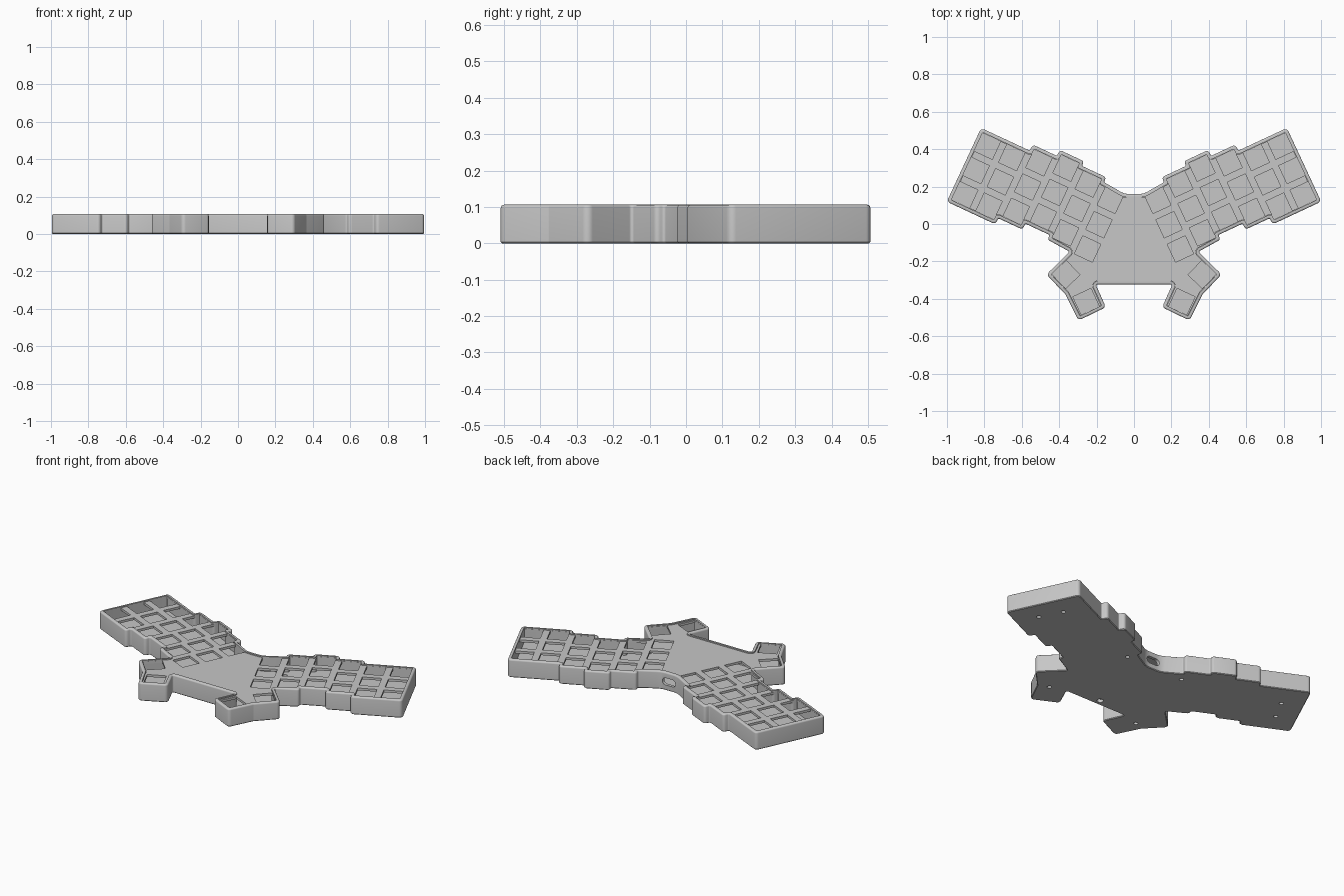
import bpy
import bmesh
import math
from mathutils import Matrix, Vector

if "Cube" in bpy.data.objects:
    bpy.data.objects.remove(bpy.data.objects["Cube"])

HEIGHT, FLOOR, PITCH, HOLE = 0.106, 0.018, 0.1435, 0.106
WING = math.radians(25)
# Key columns from inner to outer: centre of the top key across the wing
COLUMN_TOPS = [0.061, 0.09, 0.117, 0.082, 0.046, 0.046]
FIRST_COLUMN = 0.1685

grey = bpy.data.materials.new("case grey")
grey.use_nodes = True
grey.diffuse_color = (0.57, 0.57, 0.57, 1)
grey.node_tree.nodes["Principled BSDF"].inputs["Base Color"].default_value = grey.diffuse_color


def wing(u, v):
    """Wing coordinates to model coordinates."""
    c, s = math.cos(WING), math.sin(WING)
    return Vector((u * c - v * s, u * s + v * c))


def make_outline():
    """Sharp clockwise outline: stepped wing, thumb cluster, then its mirror."""
    half = [Vector((0.05, 0.16))]
    edge = PITCH / 2 + 0.002
    spans = []
    for i, top in enumerate(COLUMN_TOPS):
        centre = FIRST_COLUMN + i * PITCH
        spans.append((centre - PITCH / 2, centre + PITCH / 2, top + edge, top - 2 * PITCH - edge))
    # The two outer columns share one straight edge
    spans[-2:] = [(spans[-2][0], spans[-1][1], spans[-1][2], spans[-1][3])]
    for i, (left, right, top, bottom) in enumerate(spans):
        if i:
            half.append(wing(left, top))
        half.append(wing(right, top))
    for left, right, top, bottom in reversed(spans[1:]):
        half.append(wing(right, bottom))
        if left > spans[1][0]:
            half.append(wing(left, bottom))
    half += [Vector(p) for p in ((0.345, -0.148), (0.468, -0.27), (0.366, -0.377),
                                 (0.297, -0.516), (0.15, -0.445), (0.205, -0.323))]
    return half + [Vector((-p.x, p.y)) for p in reversed(half)]


OUTLINE = make_outline()


def ring(inset, z, steps=5):
    """Outline moved inward by inset, with rounded corners, at height z."""
    count = len(OUTLINE)
    moved, turns = [], []
    for i, p in enumerate(OUTLINE):
        a = (p - OUTLINE[i - 1]).normalized()
        b = (OUTLINE[(i + 1) % count] - p).normalized()
        na, nb = Vector((a.y, -a.x)), Vector((b.y, -b.x))
        moved.append(p + (na + nb) * inset / (1 + na.dot(nb)))
        turns.append(a.x * b.y - a.y * b.x)
    points = []
    for i, p in enumerate(moved):
        before, after = moved[i - 1] - p, moved[(i + 1) % count] - p
        radius = max(0.004, 0.02 - inset) if turns[i] < 0 else 0.008 + inset
        if i in (0, count - 1):
            radius = 0.1
        half_turn = (math.pi - before.angle(after)) / 2
        cut_back = min(radius * math.tan(half_turn), 0.48 * min(before.length, after.length))
        radius = cut_back / math.tan(half_turn)
        start, end = p + before.normalized() * cut_back, p + after.normalized() * cut_back
        bisector = (before.normalized() + after.normalized()).normalized()
        middle = p + bisector * radius / math.cos(half_turn)
        for s in range(steps + 1):
            t = s / steps * 2 - 1
            across = (end - start).normalized() * math.sin(t * half_turn)
            points.append((*(middle + (across - bisector * math.cos(t * half_turn)) * radius), z))
    return points


def add_object(name, bm):
    bmesh.ops.recalc_face_normals(bm, faces=bm.faces)
    mesh = bpy.data.meshes.new(name)
    bm.to_mesh(mesh)
    bm.free()
    mesh.materials.append(grey)
    obj = bpy.data.objects.new(name, mesh)
    bpy.context.collection.objects.link(obj)
    return obj


def stack(name, levels):
    """Closed solid through a list of (inset, z) outline rings."""
    bm = bmesh.new()
    rows = [[bm.verts.new(p) for p in ring(*level)] for level in levels]
    for low, high in zip(rows, rows[1:]):
        for i in range(len(low)):
            bm.faces.new((low[i - 1], low[i], high[i], high[i - 1]))
    bm.faces.new(rows[0])
    bm.faces.new(rows[-1])
    return add_object(name, bm)


def cut(target, cutter):
    """Subtract the cutter from the target, then discard the cutter."""
    cutter.hide_render = True
    modifier = target.modifiers.new("openings", 'BOOLEAN')
    modifier.operation = 'DIFFERENCE'
    modifier.solver = 'EXACT'
    modifier.object = cutter
    graph = bpy.context.evaluated_depsgraph_get()
    mesh = bpy.data.meshes.new_from_object(target.evaluated_get(graph))
    target.modifiers.clear()
    target.data = mesh
    bpy.data.objects.remove(cutter)


def smooth(obj):
    bpy.ops.object.select_all(action='DESELECT')
    obj.select_set(True)
    bpy.context.view_layer.objects.active = obj
    bpy.ops.object.shade_smooth_by_angle(angle=math.radians(35))


# Open tray with a rounded rim
levels = [(0.004, 0), (0, 0.004)]
for step in range(5):
    a = step / 4 * math.pi / 2
    levels.append((0.009 * (1 - math.cos(a)), HEIGHT - 0.009 * (1 - math.sin(a))))
case = stack("case_tray", levels + [(0.018, HEIGHT), (0.018, FLOOR)])

# Key plate sunk just below the rim
plate = stack("key_plate", [(0.0195, HEIGHT - 0.02), (0.0195, HEIGHT - 0.006)])

# Square key openings
keys = []
for i, top in enumerate(COLUMN_TOPS):
    for row in range(3):
        keys.append((wing(FIRST_COLUMN + i * PITCH, top - row * PITCH), WING))
keys.append((Vector((0.364, -0.27)), math.radians(46)))
keys.append((Vector((0.256, -0.415)), -WING))
bm = bmesh.new()
for centre, angle in keys:
    for side in (1, -1):
        matrix = (Matrix.Translation((side * centre.x, centre.y, HEIGHT - 0.01))
                  @ Matrix.Rotation(side * angle, 4, 'Z')
                  @ Matrix.Diagonal((HOLE, HOLE, 0.06, 1)))
        bmesh.ops.create_cube(bm, size=1, matrix=matrix)
cut(plate, add_object("key_cutter", bm))

# Screw holes, reset hole and rear cable port
bm = bmesh.new()
screws = [(0.835, 0.195), (0.768, 0.322), (0.19, 0.172), (0.305, -0.348)]
holes = [(side * x, y, 0.012) for x, y in screws for side in (1, -1)] + [(0, -0.285, 0.018)]
for x, y, radius in holes:
    bmesh.ops.create_cone(bm, cap_ends=True, segments=20, radius1=radius, radius2=radius,
                          depth=0.06, matrix=Matrix.Translation((x, y, 0)))
cut(case, add_object("hole_cutter", bm))

bm = bmesh.new()
profile = []
for s in range(24):
    a = (s + 0.5) / 24 * math.tau
    shift = math.copysign(0.022, math.cos(a))
    profile.append(bm.verts.new((shift + 0.021 * math.cos(a), 0.12, 0.052 + 0.021 * math.sin(a))))
face = bm.faces.new(profile)
extruded = bmesh.ops.extrude_face_region(bm, geom=[face], use_keep_orig=True)["geom"]
bmesh.ops.translate(bm, vec=(0, 0.08, 0), verts=[g for g in extruded if isinstance(g, bmesh.types.BMVert)])
cut(case, add_object("port_cutter", bm))

for part in (case, plate):
    smooth(part)
